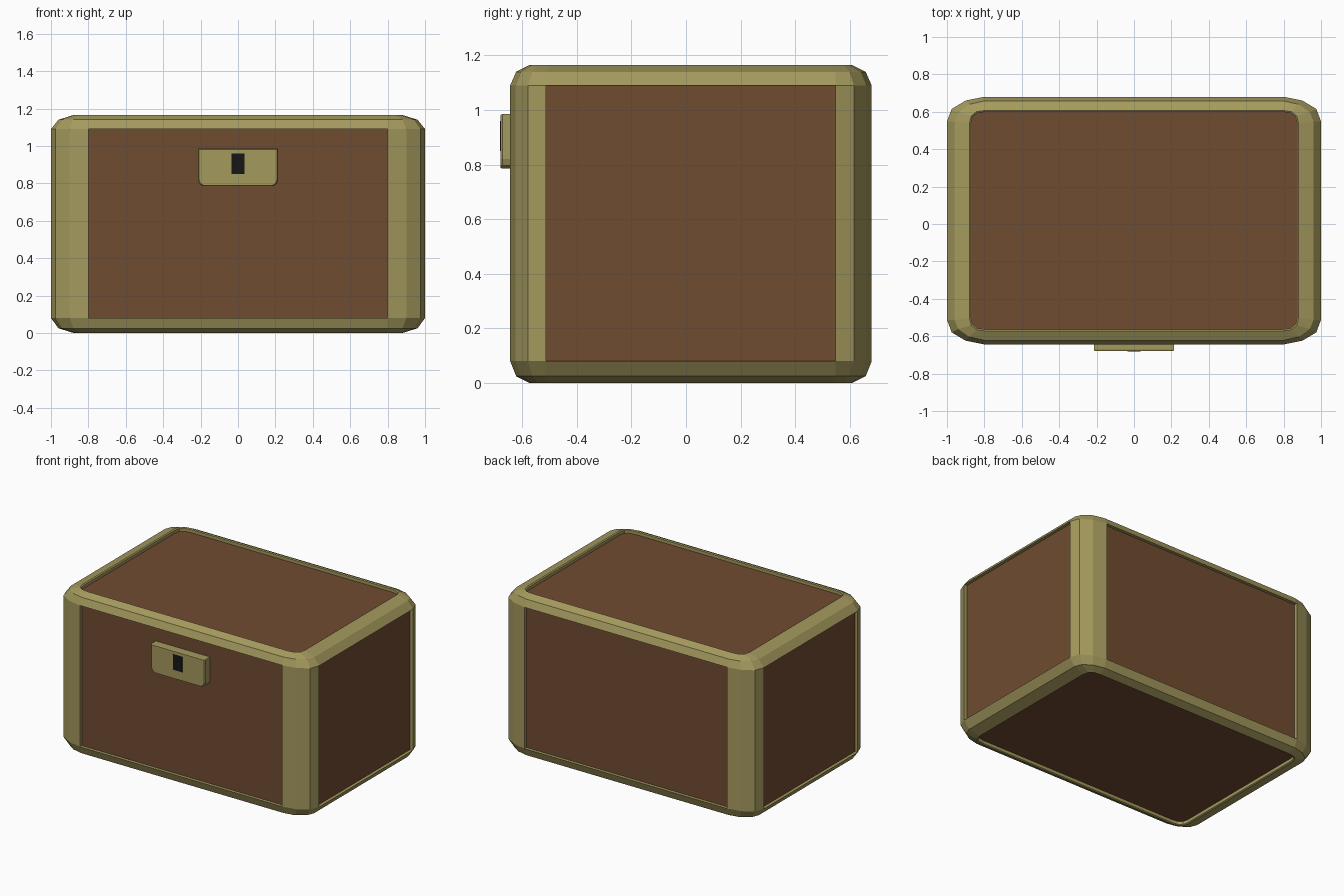
import bpy, bmesh

if "Cube" in bpy.data.objects:
    bpy.data.objects.remove(bpy.data.objects["Cube"])

CY = 0.018  # body centre in y (the lock sticks out in front)


def material(name, rgb):
    m = bpy.data.materials.new(name)
    m.diffuse_color = (*rgb, 1)
    m.use_nodes = True
    m.node_tree.nodes["Principled BSDF"].inputs["Base Color"].default_value = m.diffuse_color
    return m


def finish(name, bm, *mats):
    bmesh.ops.recalc_face_normals(bm, faces=bm.faces[:])
    me = bpy.data.meshes.new(name)
    bm.to_mesh(me)
    bm.free()
    for m in mats:
        me.materials.append(m)
    ob = bpy.data.objects.new(name, me)
    bpy.context.collection.objects.link(ob)
    return ob


def ring(bm, z, corner):
    """Rounded rectangle from one corner mirrored into four quadrants."""
    pts = []
    for sx, sy in ((1, 1), (-1, 1), (-1, -1), (1, -1)):
        c = corner if sx * sy > 0 else corner[::-1]
        pts += [(sx * x, sy * y) for x, y in c]
    return [bm.verts.new((x, y + CY, z)) for x, y in pts]


brass = material("brass", (0.37, 0.32, 0.11))
wood = material("wood", (0.16, 0.072, 0.03))
black = material("black", (0.008, 0.008, 0.008))

# Chest body: stacked rounded rectangles, brass frame around sunken wood panels
full = [(1.0, 0.53), (0.975, 0.597), (0.9, 0.642), (0.8, 0.662)]
mid = [(0.96, 0.53), (0.94, 0.58), (0.88, 0.622), (0.8, 0.64)]
cap = [(0.88, 0.52), (0.87, 0.56), (0.84, 0.583), (0.79, 0.59)]
levels = [(0, cap), (0.025, mid), (0.08, full), (1.09, full), (1.14, mid), (1.165, cap)]

bm = bmesh.new()
rings = [ring(bm, z, c) for z, c in levels]
panels = []
n = len(rings[0])
for level, (a, b) in enumerate(zip(rings, rings[1:])):
    for i in range(n):
        j = (i + 1) % n
        f = bm.faces.new((a[i], a[j], b[j], b[i]))
        if level == 2 and i % 4 == 3:
            panels.append(f)
caps = [bm.faces.new(rings[0][::-1]), bm.faces.new(rings[-1])]
bmesh.ops.recalc_face_normals(bm, faces=bm.faces[:])

# Narrow lip on lid and base, then sink all six wood panels
bmesh.ops.inset_individual(bm, faces=caps, thickness=0.008, depth=-0.005)
for f in bmesh.ops.extrude_discrete_faces(bm, faces=panels + caps)["faces"]:
    f.normal_update()
    bmesh.ops.translate(bm, verts=f.verts[:], vec=f.normal * -0.022)
    f.material_index = 1
finish("chest_body", bm, brass, wood)

# Lock plate: outline with rounded lower corners, bevelled front rim
half = [(0.215, 0.985), (0.215, 0.82), (0.207, 0.797), (0.187, 0.785)]
outline = half + [(-x, z) for x, z in half[::-1]]
bm = bmesh.new()
layers = []
for y, s in ((-0.61, 1.0), (-0.672, 1.0), (-0.68, 0.97)):
    layers.append([bm.verts.new((x * s, y, 0.885 + (z - 0.885) * s)) for x, z in outline])
for a, b in zip(layers, layers[1:]):
    for i in range(len(outline)):
        j = (i + 1) % len(outline)
        bm.faces.new((a[i], a[j], b[j], b[i]))
bm.faces.new(layers[0])
bm.faces.new(layers[-1])
finish("lock_plate", bm, brass)

# Keyhole
bm = bmesh.new()
bmesh.ops.create_cube(bm, size=1)
bmesh.ops.scale(bm, verts=bm.verts[:], vec=(0.072, 0.02, 0.11))
bmesh.ops.translate(bm, verts=bm.verts[:], vec=(0, -0.672, 0.905))
finish("keyhole", bm, black)
